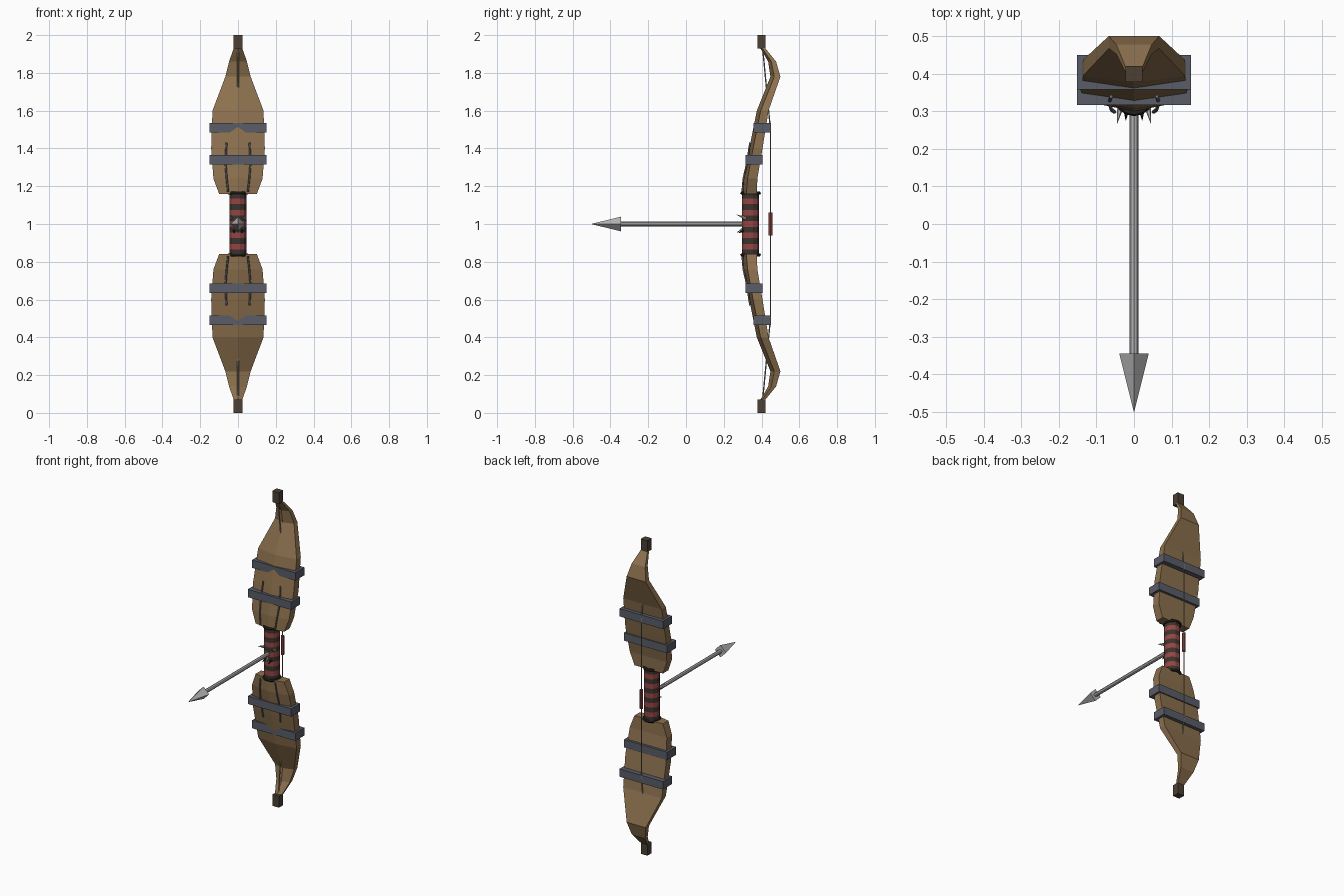
import bpy, bmesh, math
from mathutils import Vector

if "Cube" in bpy.data.objects:
    bpy.data.objects.remove(bpy.data.objects["Cube"])


def material(name, r, g, b):
    m = bpy.data.materials.new(name)
    m.diffuse_color = (r, g, b, 1)
    m.use_nodes = True
    m.node_tree.nodes["Principled BSDF"].inputs["Base Color"].default_value = m.diffuse_color
    return m


WOOD = material("wood", .262, .162, .076)
IRON = material("blue grey iron", .102, .107, .138)
TIP = material("dark wood", .072, .051, .034)
RED = material("red wrap", .305, .061, .061)
WRAP = material("brown wrap", .045, .034, .025)
BLACK = material("black cord", .018, .015, .013)
STEEL = material("light steel", .46, .46, .46)
STRING = material("tan string", .30, .24, .17)
WIRE = material("grey wire", .156, .156, .156)


def finish(name, bm, *mats):
    bmesh.ops.recalc_face_normals(bm, faces=bm.faces)
    me = bpy.data.meshes.new(name)
    bm.to_mesh(me)
    bm.free()
    for m in mats:
        me.materials.append(m)
    ob = bpy.data.objects.new(name, me)
    bpy.context.collection.objects.link(ob)
    return ob


def loft(name, rings, *mats):
    """Skin a list of equal-sized rings of points and cap both ends."""
    bm = bmesh.new()
    rows = [[bm.verts.new(p) for p in r] for r in rings]
    n = len(rows[0])
    for k, (a, b) in enumerate(zip(rows, rows[1:])):
        for i in range(n):
            j = (i + 1) % n
            f = bm.faces.new((a[i], a[j], b[j], b[i]))
            f.material_index = k % len(mats)
    bm.faces.new(rows[0])
    bm.faces.new(rows[-1])
    return finish(name, bm, *mats)


def box(name, x, y0, y1, z0, z1, mat):
    ring = lambda z: [(-x, y0, z), (x, y0, z), (x, y1, z), (-x, y1, z)]
    return loft(name, [ring(z0), ring(z1)], mat)


def rod(name, a, b, r0, r1, mat, sides=8):
    """Straight rod or spike from a to b."""
    a, b = Vector(a), Vector(b)
    q = (b - a).to_track_quat('Z', 'Y')
    ring = lambda c, r: [c + q @ Vector((r * math.cos(t), r * math.sin(t), 0))
                         for t in [2 * math.pi * i / sides for i in range(sides)]]
    return loft(name, [ring(a, r0), ring(b, r1)], mat)


def wire(name, pts, r, mat):
    cu = bpy.data.curves.new(name, 'CURVE')
    cu.dimensions = '3D'
    cu.bevel_depth, cu.bevel_resolution, cu.use_fill_caps = r, 1, True
    s = cu.splines.new('POLY')
    s.points.add(len(pts) - 1)
    for p, c in zip(s.points, pts):
        p.co = (*c, 1)
    cu.materials.append(mat)
    bpy.context.collection.objects.link(bpy.data.objects.new(name, cu))


# limb stations: height, half width, front ridge y, back y
LIMB = [(.16, .10, .300, .375), (.24, .13, .306, .378), (.40, .142, .335, .405),
        (.60, .135, .375, .437), (.78, .067, .447, .500), (.86, .047, .435, .477),
        (.94, .02, .388, .412)]

for s, side in ((1, "upper"), (-1, "lower")):
    Z = lambda h: 1 + s * h
    # limb: shallow ridge on the front, flat back
    loft(side + "_limb", [[(0, f, Z(h)), (w, f + min(.02, (b - f) * .4), Z(h)), (w, b, Z(h)),
                           (-w, b, Z(h)), (-w, f + min(.02, (b - f) * .4), Z(h))]
                          for h, w, f, b in LIMB], WOOD)
    # iron bands and tip block
    box(side + "_inner_band", .152, .316, .406, Z(.314), Z(.364), IRON)
    box(side + "_outer_band", .152, .358, .449, Z(.484), Z(.534), IRON)
    box(side + "_tip", .023, .378, .42, Z(.928), Z(1), TIP)
    # cord ring at the end of the grip
    bpy.ops.mesh.primitive_torus_add(location=(0, .342, Z(.163)), major_radius=.046,
                                     minor_radius=.009, major_segments=16, minor_segments=6)
    ring = bpy.context.object
    ring.name = side + "_cord_ring"
    ring.data.materials.append(BLACK)
    # thin wires lying on the limb
    for x in (-1, 1):
        wire(side + "_limb_wire", [(x * .052, .298, Z(.17)), (x * .06, .304, Z(.24)),
                                   (x * .066, .322, Z(.32)), (x * .061, .339, Z(.43))], .005, WIRE)
    # slanting end of the bow string
    rod(side + "_string_end", (0, .405, Z(.94)), (0, .447, Z(.5)), .004, .004, STRING, 6)

# striped grip
N = 11
loft("grip", [[(.046 * math.cos(t), .342 + .047 * math.sin(t), .835 + .33 * k / N)
               for t in [math.pi * (i + .5) / 6 for i in range(12)]] for k in range(N + 1)],
     WRAP, RED)

# middle of the string with its red serving
rod("string_middle", (0, .447, .5), (0, .447, 1.5), .004, .004, STRING, 6)
rod("string_serving", (0, .447, .94), (0, .447, 1.06), .01, .01, RED)

# arrow
rod("arrow_shaft", (0, .33, 1), (0, -.36, 1), .012, .012, STEEL)
rod("arrow_head", (0, -.345, 1), (0, -.5, 1), .039, .0005, STEEL, 4)

# small spikes around the arrow rest
for x in (-1, 1):
    rod("light_spike", (x * .036, .315, 1.03), (x * .045, .267, 1.05), .010, .0005, STEEL, 6)
    rod("dark_spike", (x * .02, .308, .965), (x * .022, .275, .952), .009, .0005, BLACK, 6)
rod("lower_spike", (0, .302, .975), (0, .27, .955), .009, .0005, STEEL, 6)
